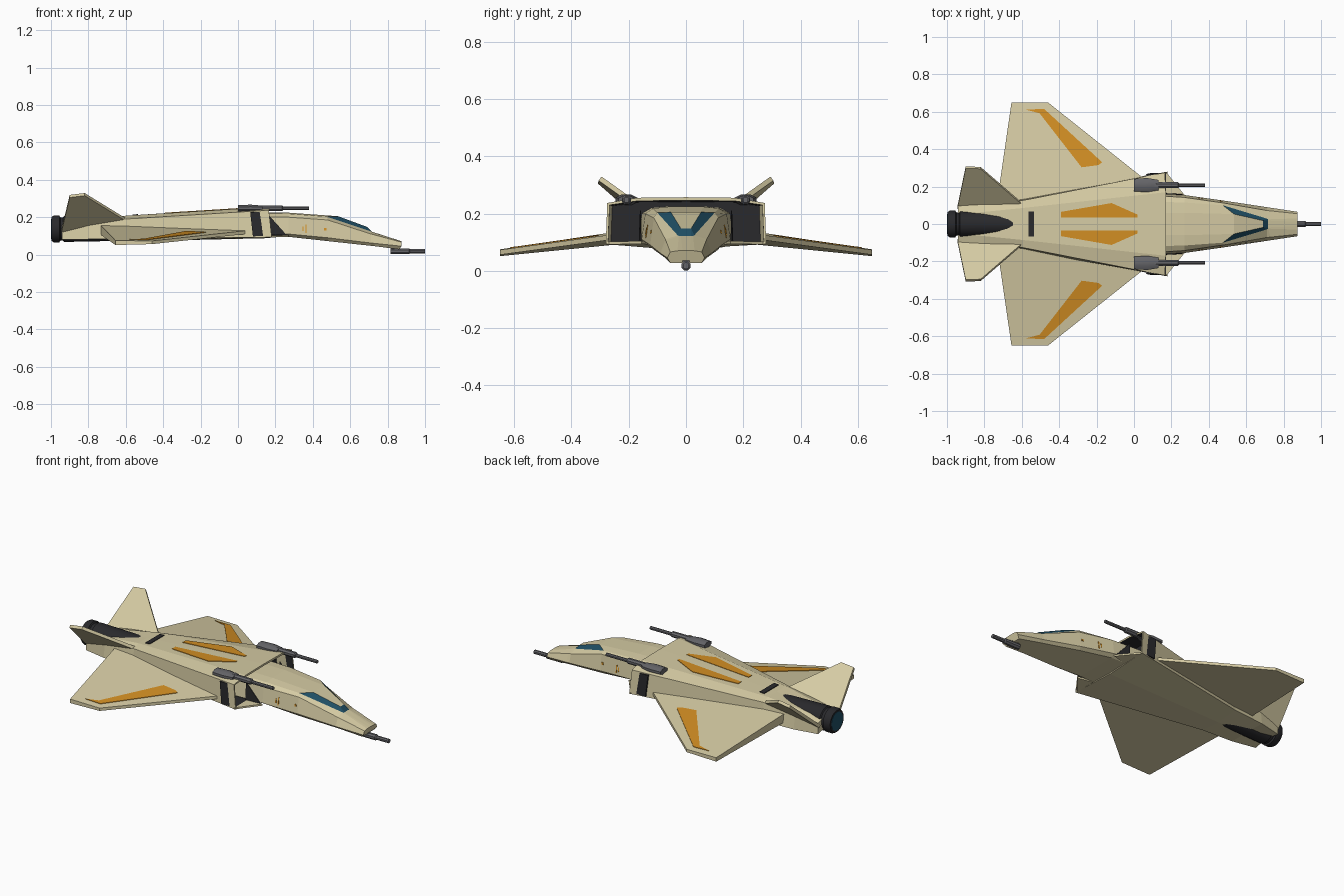
import bpy, bmesh, math
from mathutils import Vector

if "Cube" in bpy.data.objects:
    bpy.data.objects.remove(bpy.data.objects["Cube"])


def material(name, rgb):
    m = bpy.data.materials.new(name)
    m.diffuse_color = (*rgb, 1)
    m.use_nodes = True
    m.node_tree.nodes["Principled BSDF"].inputs["Base Color"].default_value = m.diffuse_color
    return m


TAN = material("sand hull", (0.67, 0.60, 0.37))
ORANGE = material("orange paint", (0.64, 0.27, 0.017))
BLUE = material("dark blue glass", (0.014, 0.078, 0.13))
DARK = material("charcoal", (0.022, 0.022, 0.025))
GREY = material("gun grey", (0.13, 0.13, 0.14))


def finish(name, bm, mats):
    bmesh.ops.recalc_face_normals(bm, faces=bm.faces)
    me = bpy.data.meshes.new(name)
    bm.to_mesh(me)
    bm.free()
    for m in mats:
        me.materials.append(m)
    ob = bpy.data.objects.new(name, me)
    bpy.context.collection.objects.link(ob)
    return ob


def skin(bm, rings):
    """Join rings of points into a capped tube; returns the side faces by segment and the caps."""
    vs = [[bm.verts.new(p) for p in r] for r in rings]
    n = len(vs[0])
    sides = [[bm.faces.new((a[i], a[(i + 1) % n], b[(i + 1) % n], b[i])) for i in range(n)]
             for a, b in zip(vs, vs[1:])]
    return sides, bm.faces.new(vs[0]), bm.faces.new(vs[-1])


def mirror_ring(half):
    return half + [(x, -y, z) for x, y, z in reversed(half) if y]


def solid(name, a, b, mat, mirror=True):
    """Slab between two matching outlines, on both sides of the craft."""
    bm = bmesh.new()
    for s in ((1, -1) if mirror else (1,)):
        skin(bm, [[(x, s * y, z) for x, y, z in o] for o in (a, b)])
    return finish(name, bm, [mat])


def plate(name, pts, off, mat):
    return solid(name, pts, [Vector(p) + Vector(off) for p in pts], mat)


def lathe(name, profile, ys, z, mat, sides=12, flat=1.0):
    """Turned part along x from (x, radius) pairs."""
    bm = bmesh.new()
    for y in ys:
        skin(bm, [[(x, y + r * math.cos(t), z + flat * r * math.sin(t))
                   for t in [(k + 0.5) * math.tau / sides for k in range(sides)]]
                  for x, r in profile])
    ob = finish(name, bm, [mat])
    bpy.context.view_layer.objects.active = ob
    ob.select_set(True)
    bpy.ops.object.shade_smooth_by_angle(angle=math.radians(32))
    ob.select_set(False)
    return ob


# Forward fuselage: each section is bottom, chine, shoulder, window sill, roof edge
nose = [
    [(.05, .14, .095), (.05, .165, .11), (.05, .155, .20), (.05, .12, .22), (.05, .06, .225)],
    [(.27, .13, .095), (.27, .155, .11), (.27, .142, .20), (.27, .115, .218), (.27, .06, .224)],
    [(.48, .11, .072), (.48, .125, .09), (.48, .112, .185), (.475, .10, .203), (.535, .053, .205)],
    [(.71, .075, .047), (.71, .09, .062), (.71, .072, .11), (.71, .029, .124), (.69, .018, .148)],
    [(.73, .073, .045), (.73, .087, .06), (.73, .07, .105), (.718, .025, .121), (.717, .018, .122)],
    [(.86, .055, .028), (.875, .065, .045), (.875, .055, .066), (.875, .03, .07), (.875, .012, .071)],
]
bm = bmesh.new()
segs, _, _ = skin(bm, [mirror_ring(s) for s in nose])
for f in [segs[2][3], segs[2][5]] + segs[3][3:6]:   # canopy glass band
    f.material_index = 1
finish("forward_fuselage", bm, [TAN, BLUE])

# Main body with recessed dark intakes
body = [
    [(.17, 0, .088), (.18, .28, .093), (.165, .275, .237), (.17, .17, .255), (.17, 0, .257)],
    [(-.6, 0, .07), (-.6, .14, .085), (-.6, .125, .19), (-.6, .085, .208), (-.6, 0, .208)],
    [(-.8, 0, .085), (-.8, .125, .082), (-.8, .115, .165), (-.8, .065, .18), (-.8, 0, .178)],
    [(-.94, 0, .10), (-.94, .095, .08), (-.94, .095, .145), (-.94, .05, .16), (-.94, 0, .155)],
]
bm = bmesh.new()
_, front, _ = skin(bm, [mirror_ring(s) for s in body])
bmesh.ops.recalc_face_normals(bm, faces=bm.faces)
bmesh.ops.inset_region(bm, faces=[front], thickness=.011)
walls = bmesh.ops.inset_region(bm, faces=[front], thickness=.001, depth=-.1)["faces"]
for f in walls + [front]:
    f.material_index = 1
finish("main_body", bm, [TAN, DARK])

# Intake lower lips and dark splitter panels
plate("intake_lip", [(.17, .28, .092), (.27, .155, .094), (.17, .13, .092)], (0, 0, .01), TAN)
plate("intake_splitter", [(.165, .157, .21), (.165, .161, .105), (.26, .156, .105)], (0, .004, 0), DARK)


# Wings: flat upper and lower planes over one outline
def wing_top(x, y):
    return .073 - .01 * (x + .46) - .15 * (y - .65)


def wing_bottom(x, y):
    return .056 + .025 * (x + .46) - .104 * (y - .65)


outline = [(.05, .245), (-.46, .65), (-.655, .65), (-.735, .10), (-.5, .10)]
solid("wing", [(x, y, wing_top(x, y)) for x, y in outline],
      [(x, y, wing_bottom(x, y)) for x, y in outline], TAN)
stripe = [(-.58, .612), (-.48, .615), (-.17, .33), (-.19, .315), (-.28, .303), (-.505, .592)]
plate("wing_stripe", [(x, y, wing_top(x, y)) for x, y in stripe], (0, 0, .003), ORANGE)


# Painted stripes and rear vent slot on the body deck
def deck(x):
    return .256 + (x - .17) * .0623


stripe = [(-.39, .035), (.02, .035), (.02, .05), (-.12, .112), (-.39, .065)]
plate("deck_stripe", [(x, y, deck(x)) for x, y in stripe], (0, 0, .003), ORANGE)
slot = [(-.565, -.068), (-.535, -.068), (-.535, .068), (-.565, .068)]
solid("vent_slot", [(x, y, deck(x) - .002) for x, y in slot],
      [(x, y, deck(x) + .004) for x, y in slot], DARK, mirror=False)

# Small orange markings on the neck sides
for i, (x, w, z0, z1) in enumerate([(.345, .006, .125, .15), (.36, .006, .115, .16), (.46, .012, .13, .142)]):
    def side(z):
        return .155 - (x - .27) * .143 - (z - .1) * .14
    plate(f"side_mark_{i}", [(x, side(z0) - .002, z0), (x + w, side(z0) - .002, z0),
                             (x + w, side(z1) - .002, z1), (x, side(z1) - .002, z1)], (0, .004, 0), ORANGE)

# Canted tail fins
plate("tail_fin", [(-.60, .115, .180), (-.82, .305, .315), (-.90, .308, .305), (-.945, .09, .115)],
      (0, -.010, .014), TAN)

# Engine, seen through the sloping rear deck, with its glow disc
lathe("engine", [(-.62, .064), (-.93, .070), (-.935, .063), (-.95, .063), (-.955, .072),
                 (-.985, .072), (-.998, .064)], [0], .137, DARK, 24)
lathe("engine_glow", [(-.99, .054), (-1.0, .054)], [0], .137, BLUE, 24)

# Twin deck guns and chin gun
pair = (-.208, .208)
lathe("gun_housing", [(0, .036), (.07, .041), (.13, .030)], pair, .248, GREY, 8, .5)
lathe("gun_sleeve", [(.11, .017), (.235, .017), (.24, .012)], pair, .248, GREY, 8)
lathe("gun_barrel", [(.22, .010), (.38, .010)], pair, .247, GREY, 8)
lathe("chin_gun_sleeve", [(.815, .017), (.915, .017), (.92, .012)], [0], .0175, GREY, 8)
lathe("chin_gun_barrel", [(.90, .012), (1.0, .012)], [0], .0175, GREY, 8)
plate("chin_gun_mount", [(.82, 0, .03), (.87, 0, .03), (.86, 0, .045), (.82, 0, .045)], (0, .012, 0), GREY)
